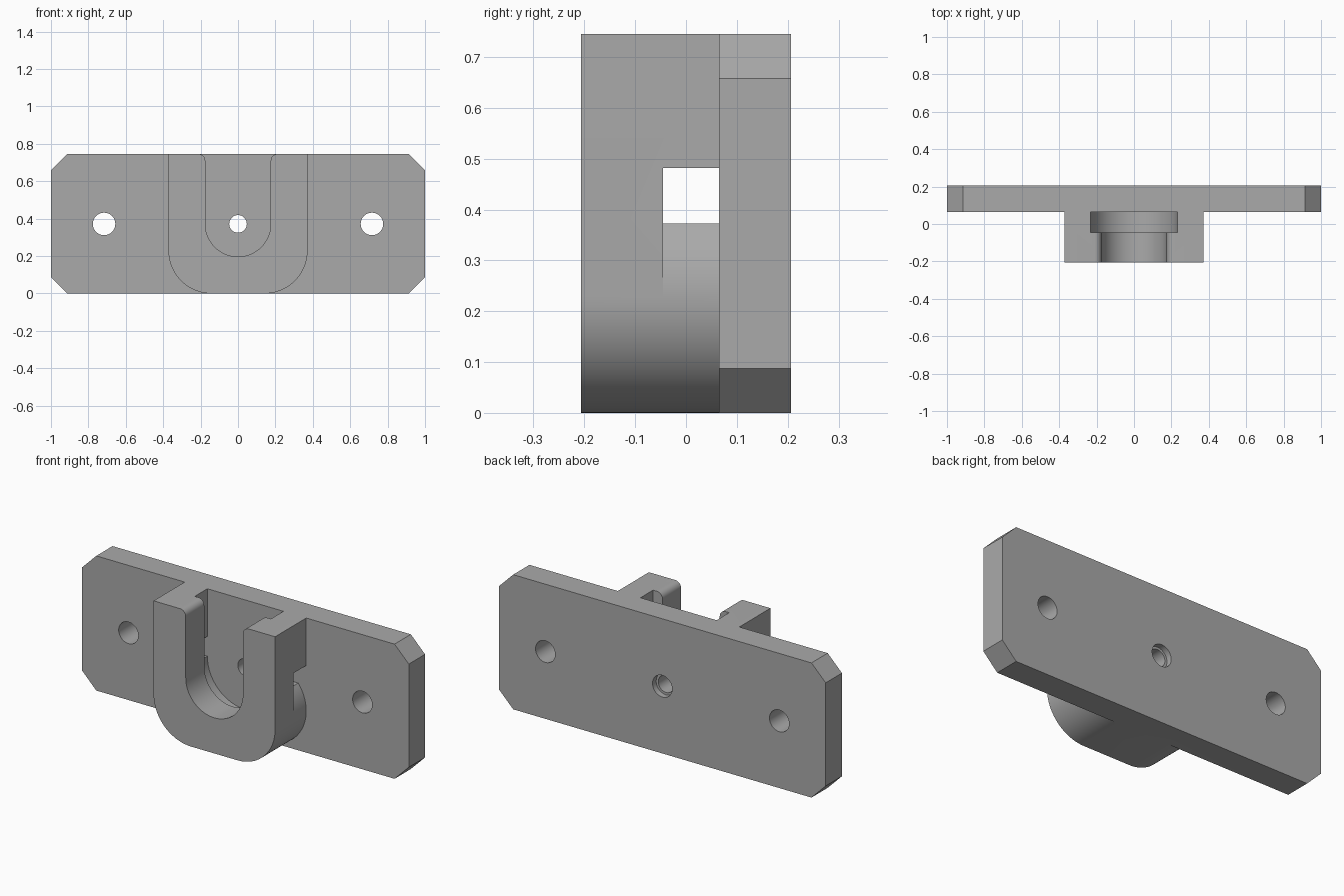
import bpy
import bmesh
from math import sin, cos, asin, radians, degrees

cube = bpy.data.objects.get("Cube")
if cube:
    bpy.data.objects.remove(cube, do_unlink=True)

HEIGHT, MID = 0.745, 0.372          # plate height and hole line
FRONT, LIP, SEAM, BACK = -0.207, -0.045, 0.065, 0.207
HALF, ROUND = 0.372, 0.23           # bracket half width, lower corner radius

grey = bpy.data.materials.new("satin grey")
grey.use_nodes = True
colour = (0.4, 0.4, 0.4, 1)
grey.diffuse_color = colour
grey.node_tree.nodes["Principled BSDF"].inputs["Base Color"].default_value = colour


def arc(x, z, r, start, end, steps=20):
    """Points of an arc in the x-z plane, angles in degrees."""
    angles = [radians(start + (end - start) * i / steps) for i in range(steps + 1)]
    return [(x + r * cos(a), z + r * sin(a)) for a in angles]


def mirrored(half):
    """Complete a symmetric outline from its right half."""
    return half + [(-x, z) for x, z in reversed(half)]


def prism(name, outline, y0, y1):
    """Extrude an x-z outline from y0 to y1."""
    bm = bmesh.new()
    face = bm.faces.new([bm.verts.new((x, y0, z)) for x, z in outline])
    extruded = bmesh.ops.extrude_face_region(bm, geom=[face])["geom"]
    moved = [v for v in extruded if isinstance(v, bmesh.types.BMVert)]
    bmesh.ops.translate(bm, verts=moved, vec=(0, y1 - y0, 0))
    bmesh.ops.recalc_face_normals(bm, faces=bm.faces)
    mesh = bpy.data.meshes.new(name)
    bm.to_mesh(mesh)
    bm.free()
    mesh.materials.append(grey)
    obj = bpy.data.objects.new(name, mesh)
    bpy.context.collection.objects.link(obj)
    return obj


def combine(target, other, operation):
    """Apply a boolean and discard the helper."""
    mod = target.modifiers.new(operation.lower(), "BOOLEAN")
    mod.operation = operation
    mod.solver = "EXACT"
    mod.object = other
    bpy.context.view_layer.objects.active = target
    bpy.ops.object.modifier_apply(modifier=mod.name)
    bpy.data.objects.remove(other, do_unlink=True)


def circle(x, r):
    return arc(x, MID, r, 0, 360, 48)[:-1]


# Chamfered mounting plate
c = 0.087
plate = prism("mounting_plate_with_hook",
              mirrored([(1 - c, 0), (1, c), (1, HEIGHT - c), (1 - c, HEIGHT)]), SEAM, BACK)

# Projecting U-shaped hook body, let into the plate
hook_outline = arc(HALF - ROUND, ROUND, ROUND, -90, 0) + [(HALF, HEIGHT)]
combine(plate, prism("hook_body", mirrored(hook_outline), FRONT, 0.12), "UNION")

# Wide inner channel behind the lip
wide = 0.233
channel = arc(0, MID, wide, 180, 360, 40) + [(wide, 0.9), (-wide, 0.9)]
combine(plate, prism("channel_cutter", channel, LIP, SEAM), "DIFFERENCE")

# Narrow front slot with rounded mouth corners
slot, lip_r = 0.175, 0.035
right_half = (arc(0, MID, slot, -90, 0)[1:]
              + arc(slot + lip_r, HEIGHT - lip_r, lip_r, 180, 90, 8)
              + [(slot + lip_r, 0.9)])
slot_outline = [(0, MID - slot)] + mirrored(right_half)
combine(plate, prism("slot_cutter", slot_outline, -0.3, 0), "DIFFERENCE")

# Side windows, with a rounded shoulder below
shoulder = degrees(asin((MID - ROUND) / ROUND))
window = ([(0.2, MID)] + arc(HALF - ROUND, ROUND, ROUND, shoulder, 0, 10)
          + [(0.45, ROUND), (0.45, 0.482), (0.2, 0.482)])
for side in (1, -1):
    outline = [(side * x, z) for x, z in window]
    combine(plate, prism("window_cutter", outline, LIP, SEAM), "DIFFERENCE")

# Screw holes, the centre one counterbored from the back
for x, r, y in ((-0.716, 0.06, 0), (0.716, 0.06, 0), (0, 0.047, 0), (0, 0.06, 0.175)):
    combine(plate, prism("hole_cutter", circle(x, r), y, 0.3), "DIFFERENCE")

# Smooth curved walls, crisp edges
bpy.ops.object.select_all(action="DESELECT")
plate.select_set(True)
bpy.context.view_layer.objects.active = plate
bpy.ops.object.shade_smooth_by_angle(angle=radians(30))
